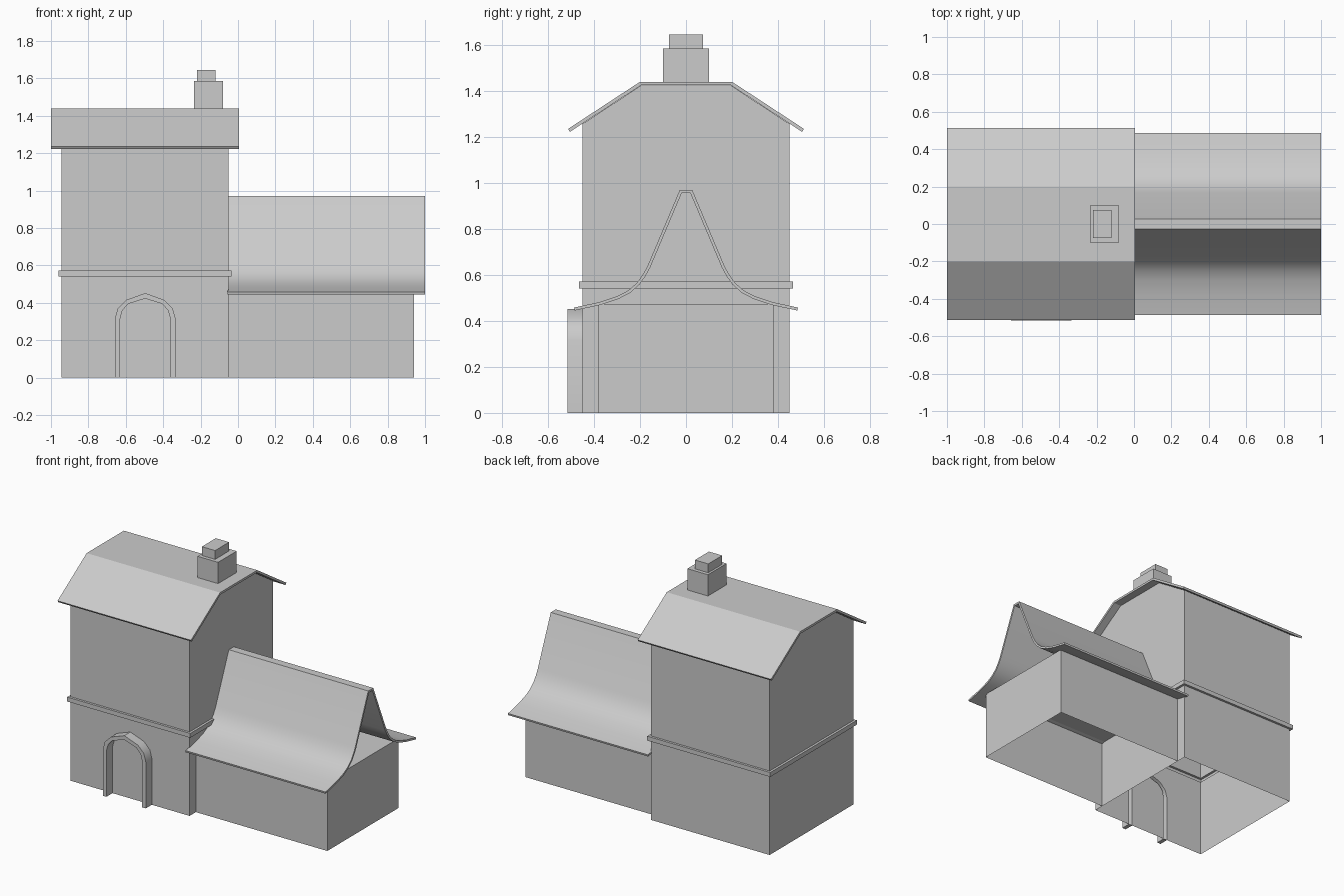
import bpy, math
from mathutils import Vector

if "Cube" in bpy.data.objects:
    bpy.data.objects.remove(bpy.data.objects["Cube"])


def make(name, verts, faces, smooth=None):
    me = bpy.data.meshes.new(name)
    me.from_pydata([tuple(v) for v in verts], [], faces)
    ob = bpy.data.objects.new(name, me)
    bpy.context.collection.objects.link(ob)
    bpy.ops.object.select_all(action='DESELECT')
    ob.select_set(True)
    bpy.context.view_layer.objects.active = ob
    # weld shared borders and orient the faces outward
    bpy.ops.object.mode_set(mode='EDIT')
    bpy.ops.mesh.select_all(action='SELECT')
    bpy.ops.mesh.remove_doubles(threshold=0.0005)
    bpy.ops.mesh.normals_make_consistent(inside=False)
    bpy.ops.object.mode_set(mode='OBJECT')
    if smooth:
        bpy.ops.object.shade_smooth_by_angle(angle=math.radians(smooth))
    return ob


def box(name, x0, x1, hy, z0, z1):
    v = [(x, y, z) for z in (z0, z1) for x, y in
         ((x0, -hy), (x1, -hy), (x1, hy), (x0, hy))]
    f = [(0, 3, 2, 1), (4, 5, 6, 7)] + \
        [(i, (i + 1) % 4, (i + 1) % 4 + 4, i + 4) for i in range(4)]
    return make(name, v, f)


def roof(name, half, x0, x1, thick, smooth=None):
    """Mirror a half profile (ridge to eave), thicken it and extrude along x."""
    top = [Vector((-y, z)) for y, z in reversed(half)] + [Vector(p) for p in half]
    n = len(top)
    low = []
    for i in range(n):
        dirs = [(top[j + 1] - top[j]).normalized() for j in (i - 1, i) if 0 <= j < n - 1]
        norms = [Vector((d.y, -d.x)) for d in dirs]
        m = sum(norms, Vector((0, 0))).normalized()
        low.append(top[i] + m * thick / m.dot(norms[0]))
    v = [(x, p.x, p.y) for x in (x0, x1) for p in top + low]
    s = 2 * n
    f = []
    for i in range(n - 1):
        f += [(i, i + 1, s + i + 1, s + i),
              (n + i, s + n + i, s + n + i + 1, n + i + 1),
              (i, n + i, n + i + 1, i + 1),
              (s + i, s + i + 1, s + n + i + 1, s + n + i)]
    f += [(0, s, s + n, n), (n - 1, s - 1, 2 * s - 1, s + n - 1)]
    return make(name, v, f, smooth)


# door arch outlines (x, z), left foot to right foot
DX = -0.496


def arch(half):
    return [(DX - x, z) for x, z in half] + [(DX + x, z) for x, z in reversed(half[:-1])]


outer = arch([(.162, 0), (.162, .315), (.147, .37), (.103, .415), (0, .452)])
inner = arch([(.134, 0), (.134, .315), (.122, .36), (.09, .395), (0, .423)])

# tower shell: open bottom, band pushed out of the wall, gabled ends
X0, X1, HY = -0.945, -0.05, 0.45
verts, faces = [], []


def poly(pts):
    faces.append(tuple(range(len(verts), len(verts) + len(pts))))
    verts.extend(pts)


def ring(z, o):
    return [(X0 - o, -HY - o, z), (X1 + o, -HY - o, z),
            (X1 + o, HY + o, z), (X0 - o, HY + o, z)]


levels = [ring(0, 0), ring(.542, 0), ring(.542, .016), ring(.572, .016), ring(.572, 0)]
for k in range(4):
    for i in range(4):
        if (k, i) == (0, 0):
            continue  # front wall is built around the door
        j = (i + 1) % 4
        poly([levels[k][i], levels[k][j], levels[k + 1][j], levels[k + 1][i]])
poly([(X0, -HY, 0)] + [(x, -HY, z) for x, z in outer] +
     [(X1, -HY, 0), (X1, -HY, .542), (X0, -HY, .542)])
for y in (-HY, HY):
    poly([(X0, y, .572), (X1, y, .572), (X1, y, 1.257), (X0, y, 1.257)])
for x in (X0, X1):
    poly([(x, -HY, .572), (x, HY, .572), (x, HY, 1.257), (x, .195, 1.424),
          (x, -.195, 1.424), (x, -HY, 1.257)])
make("tower_walls", verts, faces)

# door panel flush with the wall
make("door_panel", [(x, -HY, z) for x, z in inner], [tuple(range(len(inner)))])

# projecting hollow door frame
n = len(outer)
YF = -0.515
verts = [(x, y, z) for path, y in ((outer, -HY), (outer, YF), (inner, YF), (inner, -HY))
         for x, z in path]
faces = [(k * n + i, k * n + i + 1, (k + 1) * n + i + 1, (k + 1) * n + i)
         for k in range(3) for i in range(n - 1)]
faces += [tuple(k * n + e for k in range(4)) for e in (0, n - 1)]
make("door_frame", verts, faces, 35)

# tower roof
roof("tower_roof", [(.2, 1.44), (.513, 1.235)], -1.0, 0.005, .015)

# chimney and its cap
box("chimney", -0.235, -0.08, .1, 1.43, 1.585)
box("chimney_cap", -0.22, -0.12, .075, 1.585, 1.645)

# side wing: open bottom and open end against the tower
WX, WY, WZ = 0.94, 0.382, 0.474
v = [(x, y, z) for z in (0, WZ) for x, y in ((X1, -WY), (WX, -WY), (WX, WY), (X1, WY))]
make("wing_walls", v, [(4, 5, 6, 7), (0, 1, 5, 4), (1, 2, 6, 5), (2, 3, 7, 6)])

# flared wing roof
roof("wing_roof", [(.027, .97), (.168, .637), (.188, .601), (.213, .566), (.25, .533),
                   (.3, .507), (.38, .481), (.487, .458)], -0.055, 1.0, .013, 30)
